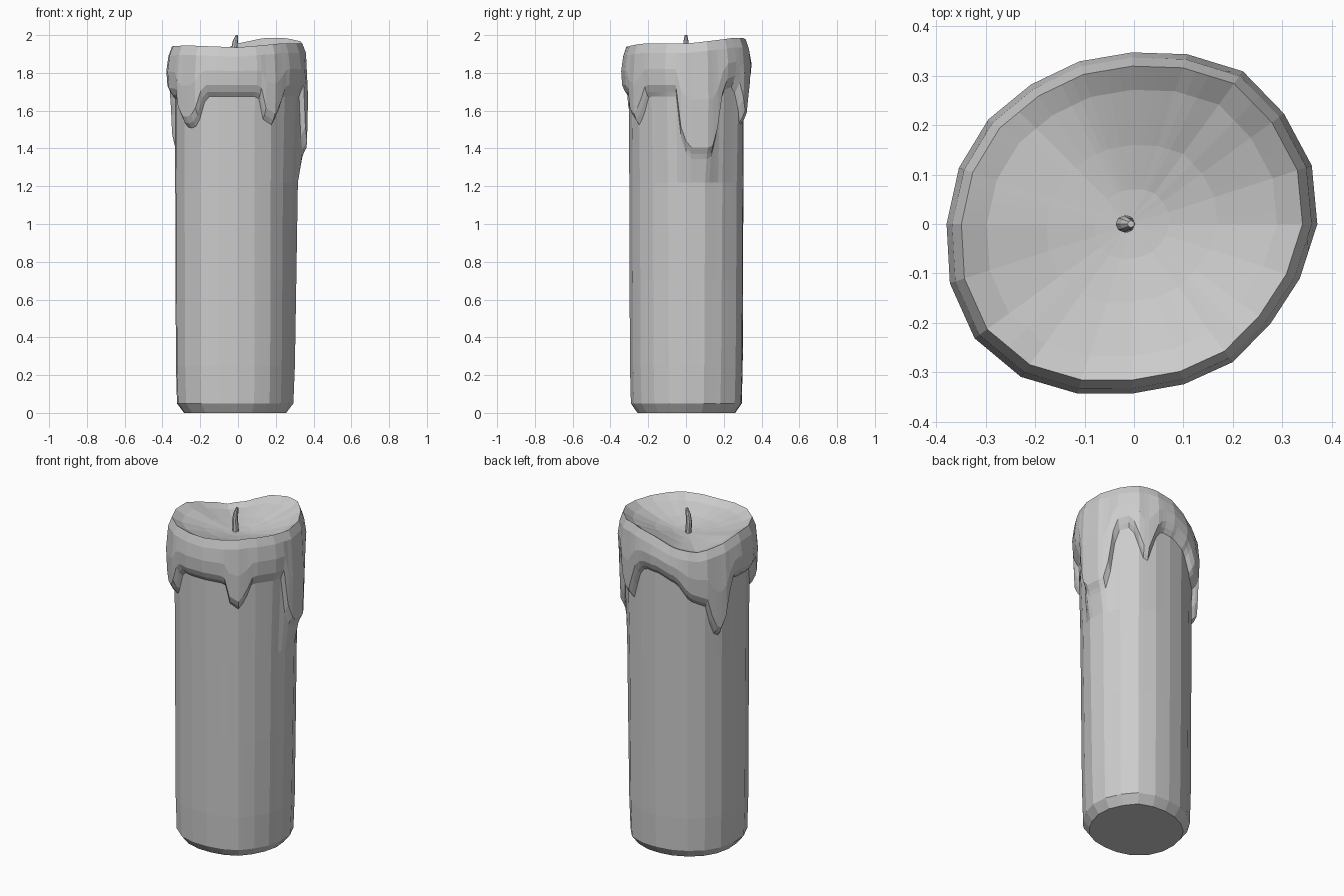
import bpy, bmesh, math
from mathutils import Vector

if "Cube" in bpy.data.objects:
    bpy.data.objects.remove(bpy.data.objects["Cube"])

SIDES, SUB = 20, 4            # broad facets, and columns inside each facet


def table(pairs, deg):
    """Periodic linear interpolation of (degrees, value) pairs."""
    pts = [(pairs[-1][0] - 360, pairs[-1][1])] + pairs + [(pairs[0][0] + 360, pairs[0][1])]
    deg %= 360
    for (a, u), (b, v) in zip(pts, pts[1:]):
        if a <= deg <= b:
            return u + (v - u) * (deg - a) / (b - a)


# Outer wax radius, rim height and lower drip edge, by angle
RADIUS = [(0, .375), (15, .383), (35, .38), (55, .382), (82, .349), (100, .345), (125, .348),
          (156, .367), (175, .371), (190, .384), (214, .395), (238, .38), (258, .352),
          (277, .338), (307, .346), (330, .345)]
RIM = [(0, 1.955), (45, 1.985), (65, 1.985), (90, 1.955), (115, 1.895), (135, 1.875),
       (155, 1.90), (180, 1.94), (225, 1.945), (270, 1.935), (315, 1.955)]
EDGE = [(3, 1.37), (22, 1.37), (28, 1.5), (33, 1.73), (45, 1.75), (52, 1.70), (56, 1.57),
        (64, 1.55), (70, 1.70), (78, 1.76), (95, 1.75), (115, 1.70), (128, 1.6), (146, 1.56),
        (150, 1.4), (160, 1.37), (165, 1.55), (172, 1.70), (212, 1.68), (218, 1.54),
        (228, 1.53), (234, 1.58), (240, 1.70), (292, 1.70), (297, 1.58), (306, 1.55),
        (313, 1.6), (320, 1.70), (352, 1.70), (356, 1.45)]


def polar(deg):
    r, a = table(RADIUS, deg), math.radians(deg)
    return Vector((r * math.cos(a), r * math.sin(a), 0))


def skin(bm, rings):
    """Join rings of verts into a tube."""
    for lo, hi in zip(rings, rings[1:]):
        for i in range(len(lo)):
            j = (i + 1) % len(lo)
            bm.faces.new((lo[i], lo[j], hi[j], hi[i]))


def finish(bm, name):
    bmesh.ops.recalc_face_normals(bm, faces=bm.faces)
    me = bpy.data.meshes.new(name)
    bm.to_mesh(me)
    bm.free()
    bpy.context.collection.objects.link(bpy.data.objects.new(name, me))


# Candle: body, dripping wax collar and melted dish in one skin
columns = []
step = 360 / SIDES
for k in range(SIDES * SUB):
    side, t = divmod(k, SUB)
    p = polar(side * step).lerp(polar((side + 1) * step), t / SUB)
    deg = k * step / SUB
    e, top = table(EDGE, deg), table(RIM, deg)
    run = max(0, math.cos(math.radians(deg - 5))) ** 3     # long run fading down the right
    rows = [(0, .75), (.05, .85), (.25, .865), (.7, .87), (1.22, .875)]
    rows = [(z, f - .06 * run * (1 - z / 1.8)) for z, f in rows]
    a, b = e + .035, top - .05
    rows += [(e - .025, .88 + .04 * run), (e, .94), (a, .985), ((a + b) / 2, 1.0),
             (b, .97), (top, .92)]
    for s in (.85, .5, .22):                               # dish
        rows.append((1.865 + (top - 1.865) * s ** 1.7 - .01, .92 * s))
    columns.append([(p.x * f - .004, p.y * f, z) for z, f in rows])

bm = bmesh.new()
rings = [[bm.verts.new(c[r]) for c in columns] for r in range(len(columns[0]))]
skin(bm, rings)
bm.faces.new(rings[0])
centre = bm.verts.new((-.015, 0, 1.855))
for i, v in enumerate(rings[-1]):
    bm.faces.new((v, rings[-1][(i + 1) % len(columns)], centre))
finish(bm, "candle_wax")

# Wick: short bent taper
bm = bmesh.new()
rings = []
for x, z, r in ((-.015, 1.84, .018), (-.02, 1.92, .017), (-.015, 1.965, .014), (-.006, 2.0, .007)):
    rings.append([bm.verts.new((x + r * math.cos(i * math.tau / 8), r * math.sin(i * math.tau / 8), z))
                  for i in range(8)])
skin(bm, rings)
bm.faces.new(rings[0])
bm.faces.new(rings[-1])
finish(bm, "wick")
